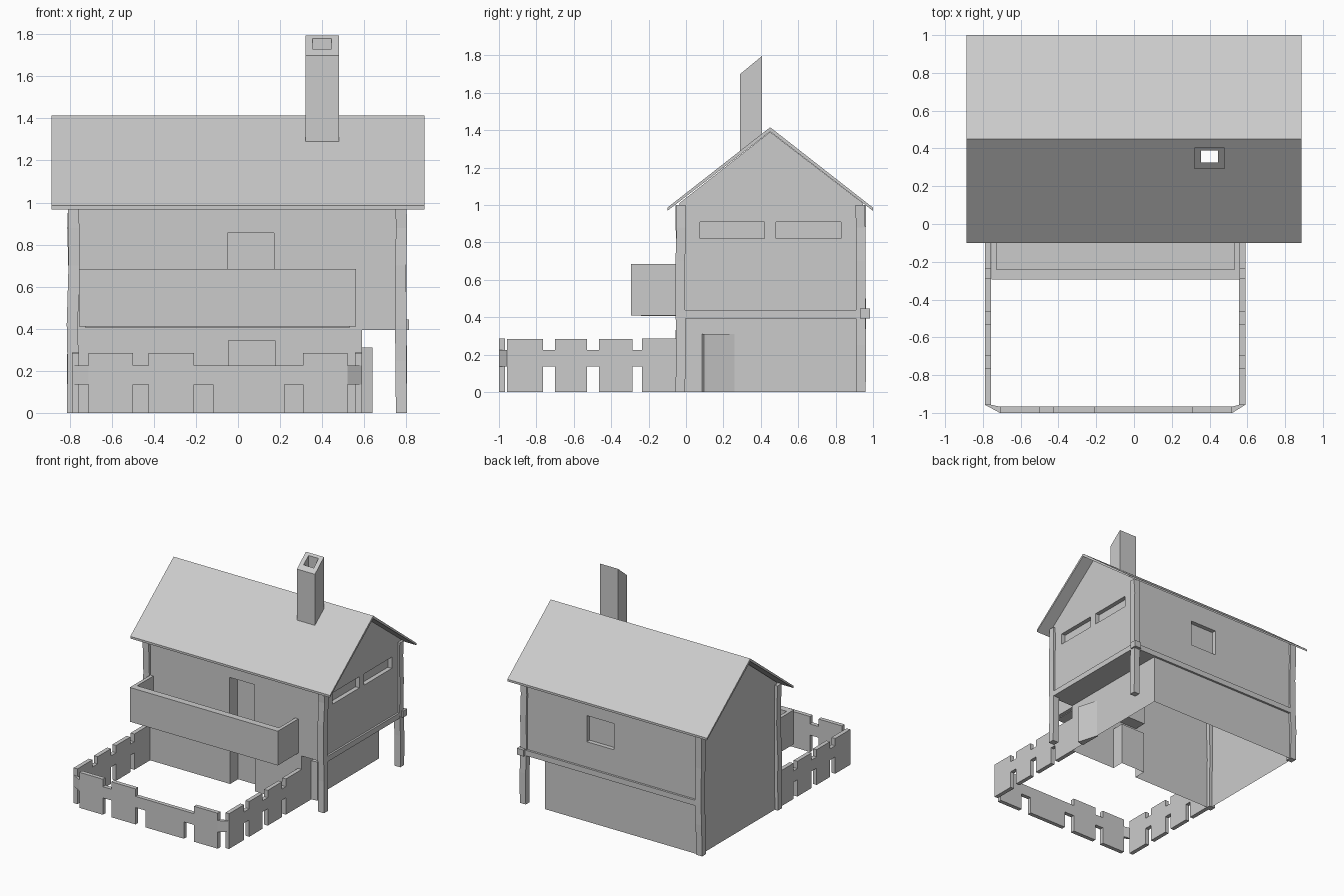
import bpy, bmesh, random
from mathutils import Vector

if "Cube" in bpy.data.objects:
    bpy.data.objects.remove(bpy.data.objects["Cube"])
random.seed(4)


def add(name, bm):
    bmesh.ops.recalc_face_normals(bm, faces=bm.faces)
    me = bpy.data.meshes.new(name)
    bm.to_mesh(me)
    bm.free()
    ob = bpy.data.objects.new(name, me)
    bpy.context.collection.objects.link(ob)
    return ob


def prism(bm, profile, axis, a, b):
    """Extrude a 2D profile along an axis: 'x' takes (y, z), 'z' takes (x, y)."""
    put = {'x': lambda p, t: (t, p[0], p[1]),
           'z': lambda p, t: (p[0], p[1], t)}[axis]
    lo = [bm.verts.new(put(p, a)) for p in profile]
    hi = [bm.verts.new(put(p, b)) for p in profile]
    bm.faces.new(lo)
    bm.faces.new(hi)
    n = len(profile)
    for i in range(n):
        j = (i + 1) % n
        bm.faces.new((lo[i], lo[j], hi[j], hi[i]))


def box(bm, x0, x1, y0, y1, z0, z1):
    prism(bm, [(x0, y0), (x1, y0), (x1, y1), (x0, y1)], 'z', z0, z1)


def solid(name, profile, axis, a, b):
    bm = bmesh.new()
    prism(bm, profile, axis, a, b)
    return add(name, bm)


def boxes(name, *dims):
    bm = bmesh.new()
    for d in dims:
        box(bm, *d)
    return add(name, bm)


def cut(ob, cutter):
    m = ob.modifiers.new("cut", 'BOOLEAN')
    m.operation = 'DIFFERENCE'
    m.object = cutter
    m.solver = 'EXACT'
    bpy.context.view_layer.update()
    dg = bpy.context.evaluated_depsgraph_get()
    me = bpy.data.meshes.new_from_object(ob.evaluated_get(dg))
    ob.modifiers.clear()
    ob.data = me


def open_ends(ob):
    """Remove the big floor / ceiling faces so that walls are a hollow shell."""
    bm = bmesh.new()
    bm.from_mesh(ob.data)
    big = [f for f in bm.faces if abs(f.normal.z) > 0.3 and f.calc_area() > 0.2]
    bmesh.ops.delete(bm, geom=big, context='FACES')
    bm.to_mesh(ob.data)
    bm.free()


def discard(ob):
    bpy.data.objects.remove(ob)


W, Y0, Y1 = 0.785, -0.035, 0.945

# upper storey with gables; door, two side windows and back window recessed
upper = solid("upper_storey", [(Y0, .40), (Y1, .40), (Y1, 1.01), (.45, 1.39), (Y0, 1.01)], 'x', -W, W)
c = boxes("cutter", (-.05, .17, -.2, .065, .43, .855),
          (.75, .9, .075, .42, .82, .91), (.75, .9, .48, .83, .82, .91),
          (-.02, .22, .91, 1.1, .64, .85))
cut(upper, c)
discard(c)
open_ends(upper)

# lower storey, narrower on the right, with recessed front door
lower = boxes("lower_storey", (-W, .59, Y0, Y1, 0, .40))
c = boxes("cutter", (-.045, .175, -.2, .065, -.1, .345))
cut(lower, c)
discard(c)
open_ends(lower)

# soffit below the overhang
boxes("overhang_soffit", (.585, W, Y0, Y1, .395, .405))

# side door standing ajar
solid("side_door", [(.58, .085), (.64, .095), (.635, .11), (.59, .26), (.58, .26)], 'z', 0, .31)

# roof and chimney share one flue
roof = solid("roof", [(-.1, .985), (.45, 1.415), (1, .985), (1, .968), (.45, 1.392), (-.1, .968)], 'x', -.887, .887)
chimney = solid("chimney", [(.29, 1.27), (.405, 1.36), (.405, 1.795), (.29, 1.70)], 'x', .32, .48)
flue = boxes("cutter", (.355, .445, .325, .388, 1.0, 2.0))
cut(roof, flue)
cut(chimney, flue)
discard(flue)

# four slightly crooked corner posts
for sx, x0, x1 in (("left", -.81, -.757), ("right", .747, .80)):
    for sy, y0, y1 in (("front", -.053, -.002), ("back", .91, .96)):
        bm = bmesh.new()
        prev = None
        for z in (0, .25, .42, .7, .88, 1.0):
            dx, dy = random.uniform(-.005, .005), random.uniform(-.004, .004)
            ring = [bm.verts.new((x + dx, y + dy, z)) for x, y in
                    ((x0, y0), (x1, y0), (x1, y1), (x0, y1))]
            if prev:
                for i in range(4):
                    j = (i + 1) % 4
                    bm.faces.new((prev[i], prev[j], ring[j], ring[i]))
            else:
                bm.faces.new(ring)
            prev = ring
        bm.faces.new(prev)
        add(f"{sy}_{sx}_post", bm)

# floor beams on the right and back walls
boxes("right_beam", (.76, .80, -.03, .95, .393, .437))
boxes("back_beam", (-.80, .80, .93, .962, .393, .437))
boxes("beam_end", (.755, .813, .93, .983, .393, .445))

# balcony tray
bx0, bx1, by = -.755, .56, -.295
boxes("balcony", (bx0, bx1, by, by + .055, .41, .685),
      (bx0, bx0 + .028, by + .055, Y0, .41, .685),
      (bx1 - .028, bx1, by + .055, Y0, .41, .685),
      (bx0 + .028, bx1 - .028, by + .055, Y0, .405, .43))

# fence: panels (start, end, height) joined by short rails across the gaps
R0, R1 = .135, .225
front = [(-.71, -.5, .285), (-.425, -.21, .285), (-.12, .05, R1), (.05, .22, R1), (.31, .52, .285)]
side = [(-.957, -.765, .283), (-.70, -.53, .283), (-.465, -.285, .283), (-.235, -.03, .287)]


def fence(name, panels, place):
    bm = bmesh.new()
    for a, b, h in panels:
        box(bm, *place(a, b), 0, h)
    for p, q in zip(panels, panels[1:]):
        if q[0] > p[1]:
            box(bm, *place(p[1], q[0]), R0, R1)
    add(name, bm)


fence("front_fence", front, lambda a, b: (a, b, -1, -.967))
fence("left_fence", side, lambda a, b: (-.79, -.757, a, b))
fence("right_fence", side, lambda a, b: (.557, .59, a, b))
solid("left_corner_rail", [(-.71, -1), (-.71, -.967), (-.757, -.957), (-.79, -.957)], 'z', R0, R1)
solid("right_corner_rail", [(.52, -1), (.52, -.967), (.557, -.957), (.59, -.957)], 'z', R0, R1)
